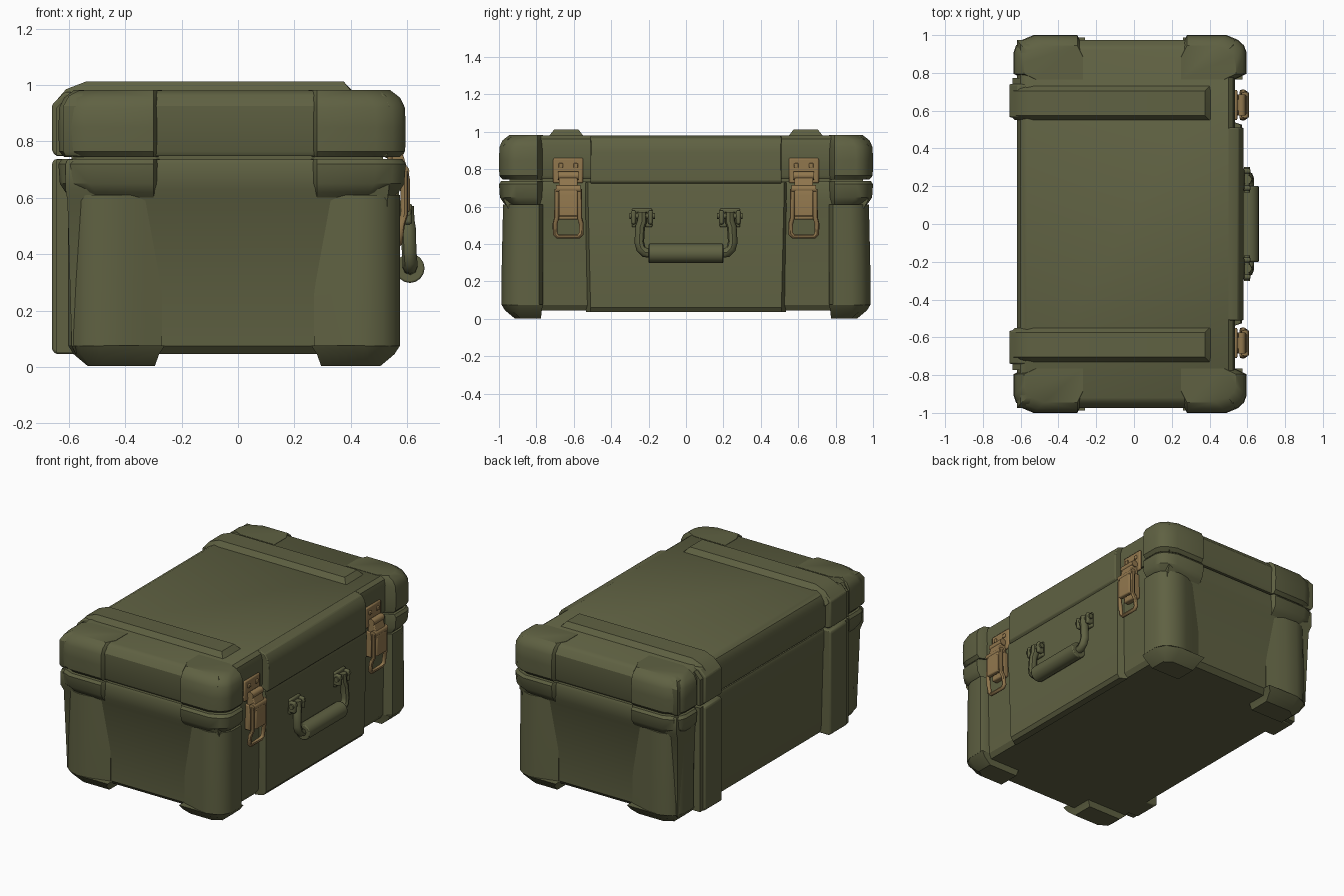
import bpy, bmesh, math
from mathutils import Vector

if "Cube" in bpy.data.objects:
    bpy.data.objects.remove(bpy.data.objects["Cube"])


def material(name, rgb):
    m = bpy.data.materials.new(name)
    m.diffuse_color = (*rgb, 1)
    m.use_nodes = True
    m.node_tree.nodes["Principled BSDF"].inputs["Base Color"].default_value = m.diffuse_color
    return m


OLIVE = material("olive green", (0.115, 0.120, 0.055))
BRASS = material("dull brass", (0.285, 0.185, 0.075))


def finish(ob, mat, bevel=0, mirror=False, angle=32):
    ob.data.materials.append(mat)
    bpy.ops.object.select_all(action='DESELECT')
    ob.select_set(True)
    bpy.context.view_layer.objects.active = ob
    if bevel:
        b = ob.modifiers.new("bevel", 'BEVEL')
        b.width, b.segments, b.limit_method = bevel, 2, 'ANGLE'
    if mirror:
        m = ob.modifiers.new("mirror", 'MIRROR')
        m.use_axis = (False, True, False)
    bpy.ops.object.shade_smooth_by_angle(angle=math.radians(angle))
    return ob


def loft(name, rings, mat=OLIVE, **kw):
    """Skin a stack of equal-sized rings of 3D points and cap both ends."""
    bm = bmesh.new()
    vs = [[bm.verts.new(p) for p in r] for r in rings]
    n = len(vs[0])
    for a, b in zip(vs, vs[1:]):
        for i in range(n):
            j = (i + 1) % n
            bm.faces.new((a[i], a[j], b[j], b[i]))
    bm.faces.new(vs[0])
    bm.faces.new(vs[-1])
    bmesh.ops.recalc_face_normals(bm, faces=bm.faces)
    me = bpy.data.meshes.new(name)
    bm.to_mesh(me)
    bm.free()
    ob = bpy.data.objects.new(name, me)
    bpy.context.collection.objects.link(ob)
    return finish(ob, mat, **kw)


def box(name, x, y, z, mat=OLIVE, **kw):
    return loft(name, [[(x[0], y[0], h), (x[1], y[0], h), (x[1], y[1], h), (x[0], y[1], h)] for h in z], mat, **kw)


def along_y(name, pts, y0, y1, mat=OLIVE, **kw):
    return loft(name, [[(x, y, z) for x, z in pts] for y in (y0, y1)], mat, **kw)


def rod(name, pts, radius, mat, cyclic=False, **kw):
    cu = bpy.data.curves.new(name, 'CURVE')
    cu.dimensions, cu.bevel_depth, cu.bevel_resolution, cu.use_fill_caps = '3D', radius, 2, True
    sp = cu.splines.new('POLY')
    sp.points.add(len(pts) - 1)
    for p, c in zip(sp.points, pts):
        p.co = (*c, 1)
    sp.use_cyclic_u = cyclic
    ob = bpy.data.objects.new(name, cu)
    bpy.context.collection.objects.link(ob)
    bpy.ops.object.select_all(action='DESELECT')
    ob.select_set(True)
    bpy.context.view_layer.objects.active = ob
    bpy.ops.object.convert(target='MESH')
    ob = bpy.context.view_layer.objects.active
    ob.data.materials.clear()
    return finish(ob, mat, **kw)


def cylinder_y(name, x, y, z, r, half, mat, sides=16, **kw):
    c = [(x + r * math.cos(2 * math.pi * i / sides), z + r * math.sin(2 * math.pi * i / sides)) for i in range(sides)]
    return along_y(name, c, y - half, y + half, mat, **kw)


def shell(name, levels):
    """Main rectangular shells: levels of (z, x min, x max, half depth)."""
    loft(name, [[(a, -d, z), (b, -d, z), (b, d, z), (a, d, z)] for z, a, b, d in levels])


# Main tub, seal and lid
shell("lower_body", [(0.045, -0.575, 0.50, 0.905), (0.075, -0.59, 0.52, 0.935), (0.59, -0.605, 0.53, 0.95),
                     (0.63, -0.612, 0.535, 0.972), (0.72, -0.612, 0.535, 0.972), (0.735, -0.605, 0.528, 0.965)])
shell("lid_seal", [(0.72, -0.59, 0.515, 0.945), (0.77, -0.59, 0.515, 0.945)])
shell("lid", [(0.748, -0.612, 0.525, 0.965), (0.765, -0.62, 0.535, 0.975), (0.925, -0.62, 0.535, 0.975),
              (0.962, -0.60, 0.525, 0.95), (0.98, -0.565, 0.50, 0.92)])


# Corner guards
def guard_ring(s, X, Y, inner_x, inner_y, z):
    return [(s * x, y, z) for x, y in [
        (inner_x - 0.03, Y - 0.06), (inner_x, Y), (X - 0.105, Y), (X - 0.045, Y - 0.025), (X - 0.012, Y - 0.055),
        (X, Y - 0.09), (X, inner_y + 0.03), (X - 0.065, inner_y), (inner_x - 0.03, inner_y)]]


def column_ring(s, X, Y, z, flare=0.0):
    return [(s * x, y, z) for x, y in [
        (0.27, Y - 0.045), (0.33, Y - 0.028), (0.40, Y - 0.008), (X - 0.12, Y), (X - 0.06, Y - 0.018),
        (X - 0.02, Y - 0.05), (X, Y - 0.10), (X, 0.785 - flare), (X - 0.04, 0.765 - flare), (0.27, 0.765)]]


for side, s, X in (("right", 1, 0.595), ("left", -1, 0.637)):
    ix = 0.28 if s > 0 else 0.30
    loft(side + "_lid_corner_guard", [guard_ring(s, X - i, 1 - i, ix, 0.765, z) for z, i in
         [(0.745, 0.02), (0.765, 0.002), (0.85, 0), (0.92, 0.003), (0.955, 0.02), (0.982, 0.055)]], mirror=True)
    loft(side + "_rim_corner_guard", [guard_ring(s, X - i, 1 - i, ix, 0.765, z) for z, i in
         [(0.59, 0.055), (0.62, 0.025), (0.65, 0.005), (0.72, 0.0), (0.737, 0.012)]], mirror=True)
    C = X - (0.02 if s > 0 else 0.034)
    loft(side + "_corner_column", [column_ring(s, C, 0.978, 0.61), column_ring(s, C, 0.985, 0.3),
         column_ring(s, C, 0.987, 0.075)], mirror=True)
    # Feet with sloping ends
    loft(side + "_foot", [[(s * x, y, z) for x, y in [
        (0.26 + g, 0.987 - k), (C - 0.12, 0.987 - k), (C - 0.035 - k * .6, 0.952 - k), (C - k, 0.887),
        (C - k, 0.765 + g * .3), (0.26 + g, 0.765 + g * .3)]] for z, k, g in
        [(0.076, 0.0, 0.0), (0.045, 0.02, 0.02), (0.003, 0.07, 0.035)]], mirror=True)

# Raised centre panels on the latch side
loft("lower_front_panel", [[(0.50, -h, z), (x, -h + 0.025, z), (x, h - 0.025, z), (0.50, h, z)]
     for z, x, h in [(0.037, 0.545, 0.535), (0.06, 0.562, 0.535), (0.70, 0.572, 0.55), (0.728, 0.565, 0.55)]])
along_y("lid_front_panel", [(0.40, 0.979), (0.515, 0.979), (0.552, 0.965), (0.572, 0.935), (0.58, 0.89),
        (0.58, 0.735), (0.565, 0.72), (0.52, 0.745), (0.40, 0.76)], -0.51, 0.51, bevel=0.006)

# Reinforcing ribs over the lid and down the hinge side
loft("lid_rib", [[(x, y, z) for x, z in p] for y, p in (
    (0.55, [(0.41, 0.975), (0.40, 0.98), (-0.53, 0.98), (-0.60, 0.96), (-0.63, 0.90), (-0.55, 0.9)]),
    (0.575, [(0.41, 0.975), (0.375, 1.012), (-0.54, 1.012), (-0.61, 0.985), (-0.658, 0.93), (-0.55, 0.9)]),
    (0.705, [(0.41, 0.975), (0.375, 1.012), (-0.54, 1.012), (-0.61, 0.985), (-0.658, 0.93), (-0.55, 0.9)]),
    (0.73, [(0.41, 0.975), (0.40, 0.98), (-0.53, 0.98), (-0.60, 0.96), (-0.63, 0.90), (-0.55, 0.9)]))], mirror=True)
along_y("lid_rear_rib", [(-0.55, 0.975), (-0.615, 0.975), (-0.66, 0.93), (-0.66, 0.765), (-0.645, 0.748),
        (-0.55, 0.748)], 0.565, 0.74, bevel=0.008, mirror=True)
along_y("lid_rear_rib_step", [(-0.55, 0.965), (-0.60, 0.965), (-0.643, 0.92), (-0.643, 0.75), (-0.55, 0.75)],
        0.72, 0.772, mirror=True)
along_y("body_rear_rib", [(-0.55, 0.737), (-0.65, 0.737), (-0.66, 0.725), (-0.66, 0.06), (-0.645, 0.045),
        (-0.55, 0.045)], 0.565, 0.74, bevel=0.008, mirror=True)
box("body_rear_rib_step", (-0.643, -0.55), (0.72, 0.772), (0.05, 0.735), mirror=True)

# Latches
Y = 0.63
box("latch_plate", (0.53, 0.548), (Y - 0.08, Y + 0.08), (0.725, 0.86), BRASS, bevel=0.008, mirror=True)
for i, dy in enumerate((-0.04, 0.04)):
    box("latch_rivet_%d" % i, (0.54, 0.556), (Y + dy - 0.012, Y + dy + 0.012), (0.808, 0.832), BRASS,
        bevel=0.004, mirror=True)
cylinder_y("latch_hinge", 0.568, Y, 0.765, 0.022, 0.055, BRASS, mirror=True)
along_y("latch_lever", [(0.54, 0.77), (0.58, 0.77), (0.605, 0.69), (0.61, 0.665), (0.61, 0.55), (0.585, 0.545),
        (0.575, 0.63), (0.54, 0.66)], Y - 0.05, Y + 0.05, BRASS, bevel=0.006, mirror=True)
cylinder_y("latch_pivot", 0.588, Y, 0.695, 0.02, 0.066, BRASS, mirror=True)
box("latch_catch", (0.525, 0.566), (Y - 0.055, Y + 0.055), (0.53, 0.70), BRASS, bevel=0.008, mirror=True)
rod("latch_loop", [(0.59, Y - 0.06, 0.695), (0.59, Y - 0.062, 0.54), (0.58, Y - 0.07, 0.51), (0.572, Y - 0.07, 0.455),
    (0.57, Y - 0.055, 0.44), (0.57, Y + 0.055, 0.44), (0.572, Y + 0.07, 0.455), (0.58, Y + 0.07, 0.51),
    (0.59, Y + 0.062, 0.54), (0.59, Y + 0.06, 0.695)], 0.013, BRASS, mirror=True, angle=45)

# Carrying handle
H = 0.235
box("handle_bracket", (0.56, 0.585), (H - 0.055, H + 0.055), (0.49, 0.59), bevel=0.008, mirror=True)
for i, dy in enumerate((-0.045, 0.045)):
    box("handle_lug_%d" % i, (0.57, 0.618), (H + dy - 0.013, H + dy + 0.013), (0.505, 0.58), bevel=0.01, mirror=True)
cylinder_y("handle_pin", 0.598, H, 0.55, 0.016, 0.068, OLIVE, mirror=True)
rod("handle_arm", [(0.598, H, 0.57), (0.60, H, 0.52), (0.605, H + 0.01, 0.49), (0.607, H + 0.015, 0.41),
    (0.61, H + 0.006, 0.375), (0.61, H - 0.015, 0.355), (0.61, 0.18, 0.35)], 0.026, OLIVE, mirror=True, angle=45)
cylinder_y("handle_grip", 0.61, 0, 0.35, 0.052, 0.20, OLIVE, bevel=0.006)
